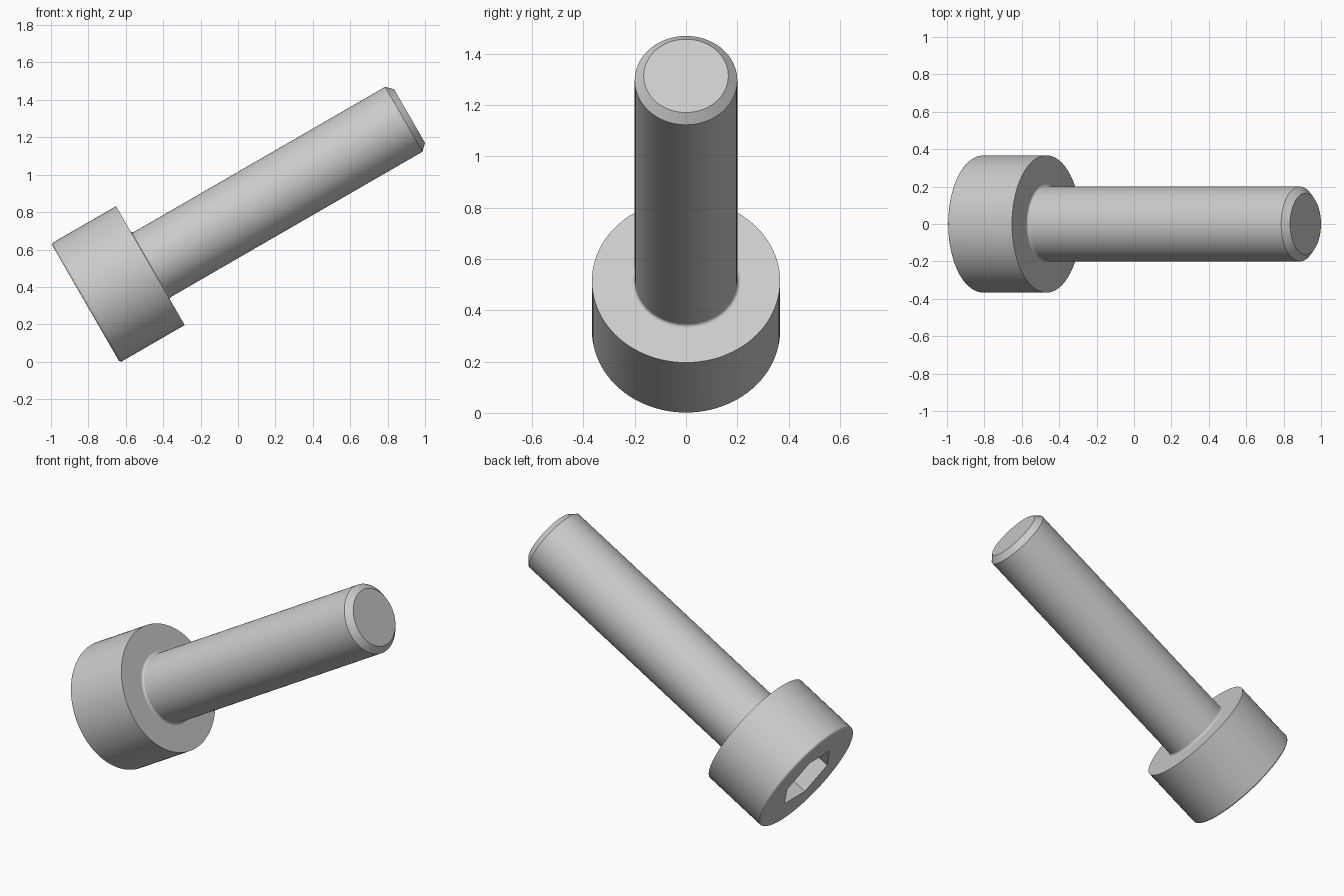
import bpy, bmesh
from math import sin, cos, pi, radians
from mathutils import Matrix

cube = bpy.data.objects.get("Cube")
if cube:
    bpy.data.objects.remove(cube, do_unlink=True)

# Sizes
HEAD_R, HEAD_H = 0.367, 0.4
SHANK_R, LENGTH = 0.2, 2.0
CHAMFER, FILLET = 0.035, 0.014
SOCKET_FLATS, SOCKET_DEPTH = 0.333, 0.173

steel = bpy.data.materials.new("steel_grey")
steel.use_nodes = True
steel.diffuse_color = (0.6, 0.6, 0.6, 1)
steel.node_tree.nodes["Principled BSDF"].inputs["Base Color"].default_value = (0.6, 0.6, 0.6, 1)


def arc(r, z, start, end, steps=4):
    """Fillet points (radius, height) around a centre."""
    angles = [radians(start + (end - start) * i / steps) for i in range(steps + 1)]
    return [(r + FILLET * cos(a), z + FILLET * sin(a)) for a in angles]


def add_object(name, bm):
    bmesh.ops.recalc_face_normals(bm, faces=bm.faces)
    mesh = bpy.data.meshes.new(name)
    bm.to_mesh(mesh)
    bm.free()
    mesh.materials.append(steel)
    obj = bpy.data.objects.new(name, mesh)
    bpy.context.collection.objects.link(obj)
    return obj


# Screw body: lathed profile with a rounded rim, root fillet and chamfered tip
profile = arc(HEAD_R - FILLET, FILLET, -90, 0)
profile.append((HEAD_R, HEAD_H))
profile += arc(SHANK_R + FILLET, HEAD_H + FILLET, 270, 180)
profile += [(SHANK_R, LENGTH - CHAMFER), (SHANK_R - CHAMFER, LENGTH)]

bm = bmesh.new()
verts = [bm.verts.new((r, 0, z)) for r, z in profile]
edges = [bm.edges.new(pair) for pair in zip(verts, verts[1:])]
bmesh.ops.spin(bm, geom=verts + edges, cent=(0, 0, 0), axis=(0, 0, 1),
               angle=2 * pi, steps=96)
bmesh.ops.remove_doubles(bm, verts=bm.verts, dist=0.0001)
bmesh.ops.holes_fill(bm, edges=[e for e in bm.edges if e.is_boundary], sides=0)
screw = add_object("socket_screw", bm)

# Hexagonal socket cut into the head
corner_r = SOCKET_FLATS / 2 / cos(pi / 6)
bm = bmesh.new()
bmesh.ops.create_cone(bm, cap_ends=True, segments=6, radius1=corner_r,
                      radius2=corner_r, depth=2 * SOCKET_DEPTH)
cutter = add_object("socket_cutter", bm)
cutter.hide_render = True

bpy.context.view_layer.objects.active = screw
screw.select_set(True)
cut = screw.modifiers.new("socket", 'BOOLEAN')
cut.operation = 'DIFFERENCE'
cut.solver = 'EXACT'
cut.object = cutter
bpy.ops.object.modifier_apply(modifier=cut.name)
bpy.data.objects.remove(cutter, do_unlink=True)

# Smooth sides with crisp edges and flat end faces
bpy.ops.object.shade_smooth_by_angle(angle=radians(30))
normals = screw.modifiers.new("flat_faces", 'WEIGHTED_NORMAL')
normals.keep_sharp = True

# Lean the screw on the rim of its head
screw.matrix_world = (Matrix.Translation((-0.815, 0, 0.314))
                      @ Matrix.Rotation(radians(60), 4, 'Y'))
